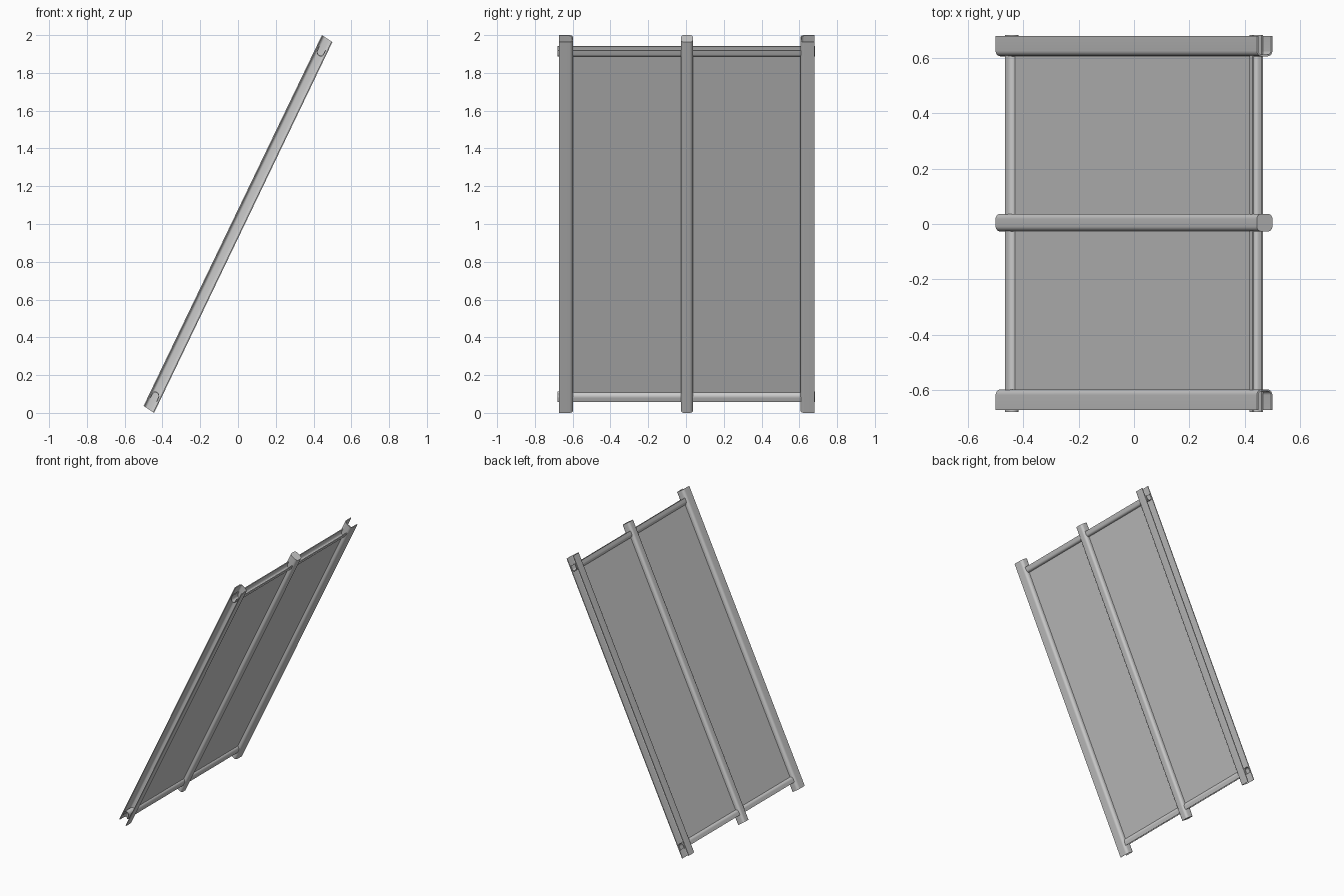
import bpy, bmesh
from math import sin, cos, pi
from mathutils import Vector, Matrix

if "Cube" in bpy.data.objects:
    bpy.data.objects.remove(bpy.data.objects["Cube"])

# Leaning frame axes: L runs up the slope, Y across, D through the thickness
SLOPE = Vector((0.944, 0, 1.963))
THICK = Vector((0.056, 0, -0.037))
LEN, T = SLOPE.length, THICK.length
u, d = SLOPE.normalized(), THICK.normalized()
LEAN = Matrix(((u.x, 0, d.x, 0), (0, 1, 0, 0), (u.z, 0, d.z, 1), (0, 0, 0, 1)))


def arc(cx, cy, r, a0, a1, n=6):
    return [(cx + r * cos(a0 + (a1 - a0) * i / n),
             cy + r * sin(a0 + (a1 - a0) * i / n)) for i in range(n + 1)]


def channel(depth, w, r, wall):
    """C section: rounded back at 0, open at depth."""
    def side(o):
        h, q = w / 2 - o, r - o
        return ([(depth, -h)] + arc(r, -w / 2 + r, q, -pi / 2, -pi)
                + arc(r, w / 2 - r, q, pi, pi / 2) + [(depth, h)])
    pts = side(0) + side(wall)[::-1]
    return [p for i, p in enumerate(pts)
            if (Vector(p) - Vector(pts[i - 1])).length > 1e-5]


def tube(w, h, r):
    x, y = w / 2 - r, h / 2 - r
    return (arc(x, y, r, 0, pi / 2) + arc(-x, y, r, pi / 2, pi)
            + arc(-x, -y, r, pi, 1.5 * pi) + arc(x, -y, r, 1.5 * pi, 2 * pi))


def extrude(name, profile, a, b, place):
    """Sweep a profile from a to b; place maps (p, q, along) to frame axes."""
    bm = bmesh.new()
    face = bm.faces.new([bm.verts.new(place(p, q, a)) for p, q in profile])
    new = bmesh.ops.extrude_face_region(bm, geom=[face])['geom']
    shift = Vector(place(0, 0, b)) - Vector(place(0, 0, a))
    bmesh.ops.translate(bm, vec=shift,
                        verts=[v for v in new if isinstance(v, bmesh.types.BMVert)])
    bm.transform(LEAN)
    bmesh.ops.recalc_face_normals(bm, faces=bm.faces)
    me = bpy.data.meshes.new(name)
    bm.to_mesh(me)
    bm.free()
    ob = bpy.data.objects.new(name, me)
    bpy.context.collection.objects.link(ob)
    bpy.ops.object.select_all(action='DESELECT')
    ob.select_set(True)
    bpy.context.view_layer.objects.active = ob
    bpy.ops.object.shade_smooth_by_angle(angle=0.6)
    return ob


# Side rails: channels opening outwards
for side, s in (("left", 1), ("right", -1)):
    extrude(side + "_rail", channel(0.074, T, 0.02, 0.006), -LEN / 2, LEN / 2,
            lambda p, q, l, s=s: (l, s * (0.602 + p) + 0.004, q))

# Middle rail: closed rounded tube
extrude("middle_rail", tube(0.063, T, 0.018), -LEN / 2, LEN / 2,
        lambda p, q, l: (l, p + 0.005, q))

# Cross bars: round-backed channels opening away from the panel
for end, s in (("top", 1), ("bottom", -1)):
    extrude(end + "_cross_bar", channel(0.044, 0.044, 0.021, 0.005), -0.68, 0.682,
            lambda p, q, l, s=s: (s * (0.988 + p), l, q))

# Thin infill panel
extrude("panel", [(-0.99, -0.003), (0.99, -0.003), (0.99, 0.003), (-0.99, 0.003)],
        -0.603, 0.607, lambda p, q, l: (p, l, q))
